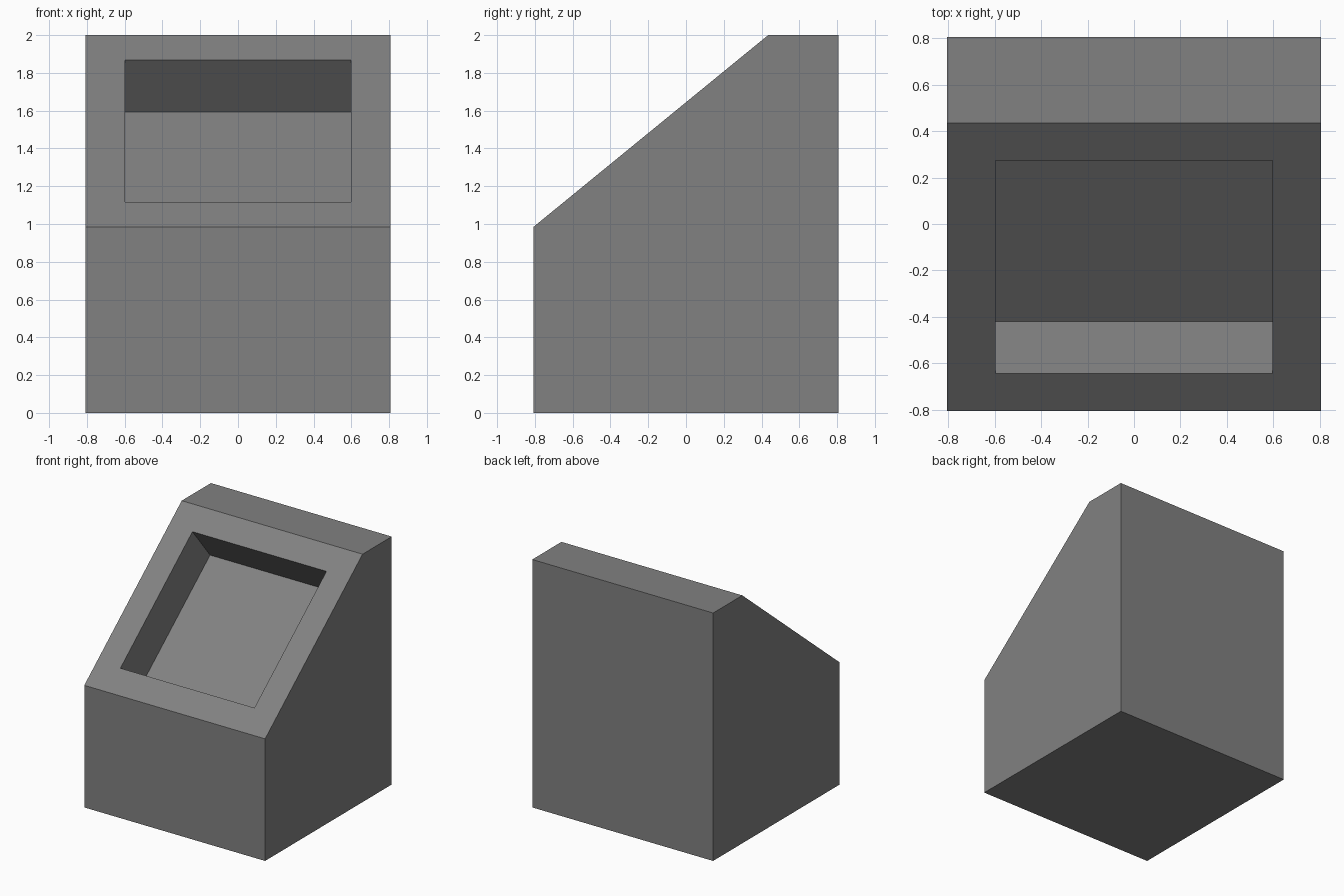
import bpy
import bmesh
from mathutils import Vector

cube = bpy.data.objects.get("Cube")
if cube:
    bpy.data.objects.remove(cube, do_unlink=True)

HALF = 0.807          # half width and half depth of the body
FRAME = 0.209         # border around the recess
RECESS_DEPTH = 0.355

# Single flat grey
grey = bpy.data.materials.new("mid_grey")
grey.use_nodes = True
colour = (0.22, 0.22, 0.22, 1)
grey.diffuse_color = colour
grey.node_tree.nodes["Principled BSDF"].inputs["Base Color"].default_value = colour

# Side profile (y, z) extruded across the width
profile = [(-HALF, 0), (HALF, 0), (HALF, 2), (0.435, 2), (-HALF, 0.985)]
bm = bmesh.new()
side = bm.faces.new([bm.verts.new((-HALF, y, z)) for y, z in profile])
result = bmesh.ops.extrude_face_region(bm, geom=[side])
moved = [v for v in result["geom"] if isinstance(v, bmesh.types.BMVert)]
bmesh.ops.translate(bm, verts=moved, vec=(2 * HALF, 0, 0))
if not side.is_valid or len(bm.faces) < len(profile) + 2:
    bmesh.ops.holes_fill(bm, edges=[e for e in bm.edges if e.is_boundary])
bmesh.ops.recalc_face_normals(bm, faces=bm.faces[:])
bm.normal_update()

# Sloped panel: inset a frame, then sink the middle straight in
panel = max(bm.faces, key=lambda f: f.normal.dot(Vector((0, -1, 1))))
bmesh.ops.inset_region(bm, faces=[panel], thickness=FRAME, use_even_offset=True)
inward = -panel.normal.copy() * RECESS_DEPTH
floor = bmesh.ops.extrude_discrete_faces(bm, faces=[panel])["faces"][0]
bmesh.ops.translate(bm, verts=floor.verts[:], vec=inward)
bmesh.ops.recalc_face_normals(bm, faces=bm.faces[:])

mesh = bpy.data.meshes.new("sloped_console")
bm.to_mesh(mesh)
bm.free()
mesh.materials.append(grey)
console = bpy.data.objects.new("sloped_console", mesh)
bpy.context.collection.objects.link(console)
